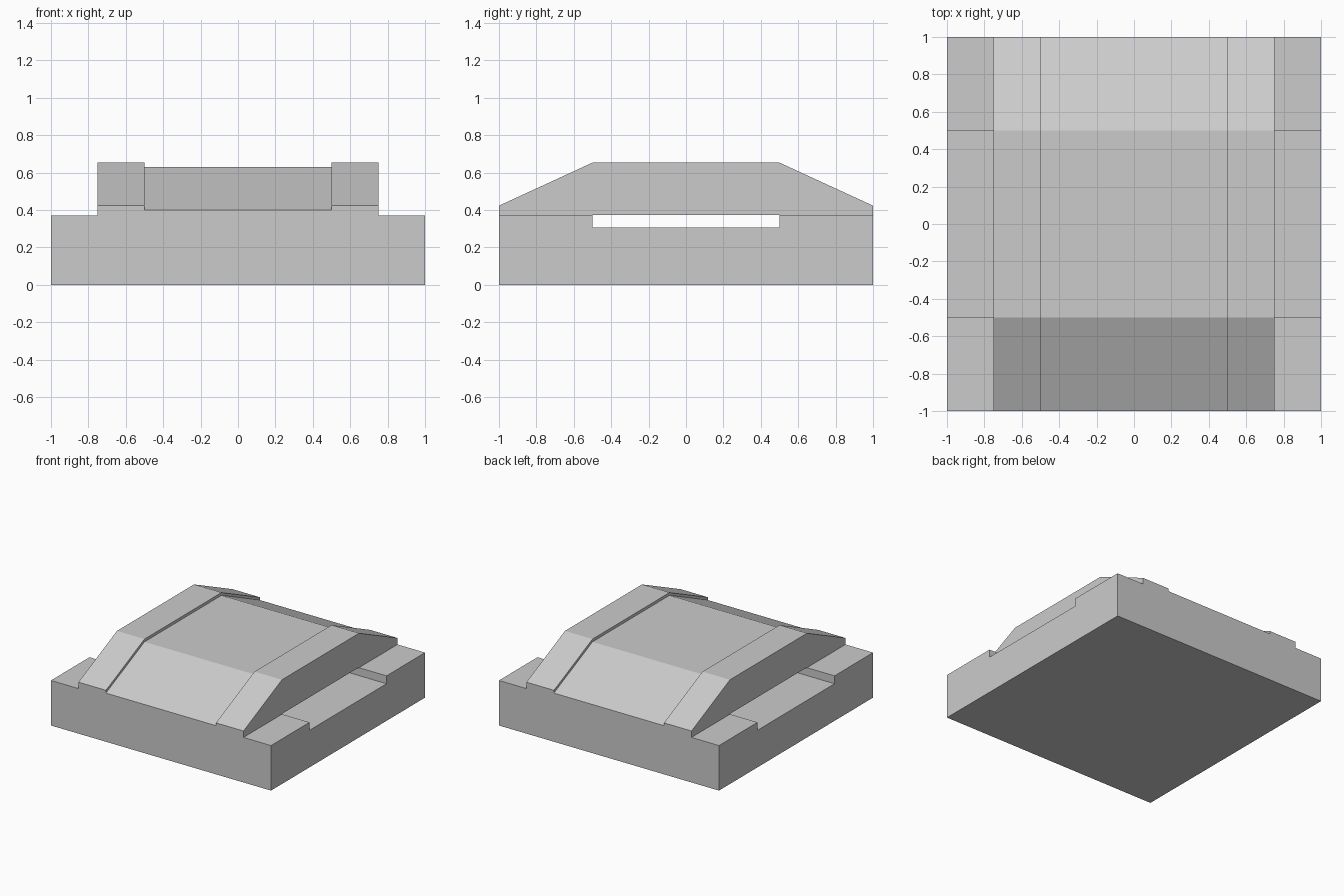
import bpy
import bmesh

cube = bpy.data.objects.get("Cube")
if cube:
    bpy.data.objects.remove(cube, do_unlink=True)

# Single plain grey
grey = bpy.data.materials.new("light_grey")
grey.use_nodes = True
colour = (0.6, 0.6, 0.6, 1)
grey.diffuse_color = colour
grey.node_tree.nodes["Principled BSDF"].inputs["Base Color"].default_value = colour


def prism(name, profile, x0, x1):
    """Extrude a (y, z) profile along x from x0 to x1."""
    bm = bmesh.new()
    face = bm.faces.new([bm.verts.new((x0, y, z)) for y, z in profile])
    grown = bmesh.ops.extrude_face_region(bm, geom=[face])
    moved = [v for v in grown["geom"] if isinstance(v, bmesh.types.BMVert)]
    bmesh.ops.translate(bm, verts=moved, vec=(x1 - x0, 0, 0))
    bmesh.ops.recalc_face_normals(bm, faces=bm.faces)
    mesh = bpy.data.meshes.new(name)
    bm.to_mesh(mesh)
    bm.free()
    mesh.materials.append(grey)
    ob = bpy.data.objects.new(name, mesh)
    bpy.context.collection.objects.link(ob)
    return ob


def rect(y, z0, z1):
    return [(-y, z0), (y, z0), (y, z1), (-y, z1)]


def carve(target, cutter):
    """Subtract the cutter from the target, then discard it."""
    cutter.hide_render = True
    mod = target.modifiers.new("carve", 'BOOLEAN')
    mod.operation = 'DIFFERENCE'
    mod.solver = 'EXACT'
    mod.object = cutter
    bpy.context.view_layer.objects.active = target
    bpy.ops.object.modifier_apply(modifier=mod.name)
    bpy.data.objects.remove(cutter, do_unlink=True)


SHOULDER, CHANNEL = 0.37, 0.305
EDGE, TOP, DROP = 0.423, 0.653, 0.023

# Full-width block with sloped front and back
body = prism("ramped_block", [(-1, 0), (1, 0), (1, EDGE), (0.5, TOP),
                              (-0.5, TOP), (-1, EDGE)], -1, 1)

# Lower shoulders on both sides
for side in (-1, 1):
    x0, x1 = sorted((side * 0.75, side * 1.2))
    carve(body, prism("shoulder_cutter", rect(1.2, SHOULDER, 1), x0, x1))

# Shallow recess following the ramps between the two rails
slope = (TOP - EDGE) / 0.5
low = TOP - DROP
tip = low - slope * 0.7
carve(body, prism("recess_cutter", [(-1.2, tip), (-0.5, low), (0.5, low),
                                    (1.2, tip), (1.2, 1), (-1.2, 1)], -0.5, 0.5))

# Slot passing through from side to side
carve(body, prism("slot_cutter", rect(0.5, CHANNEL, SHOULDER + 0.003), -1.2, 1.2))
